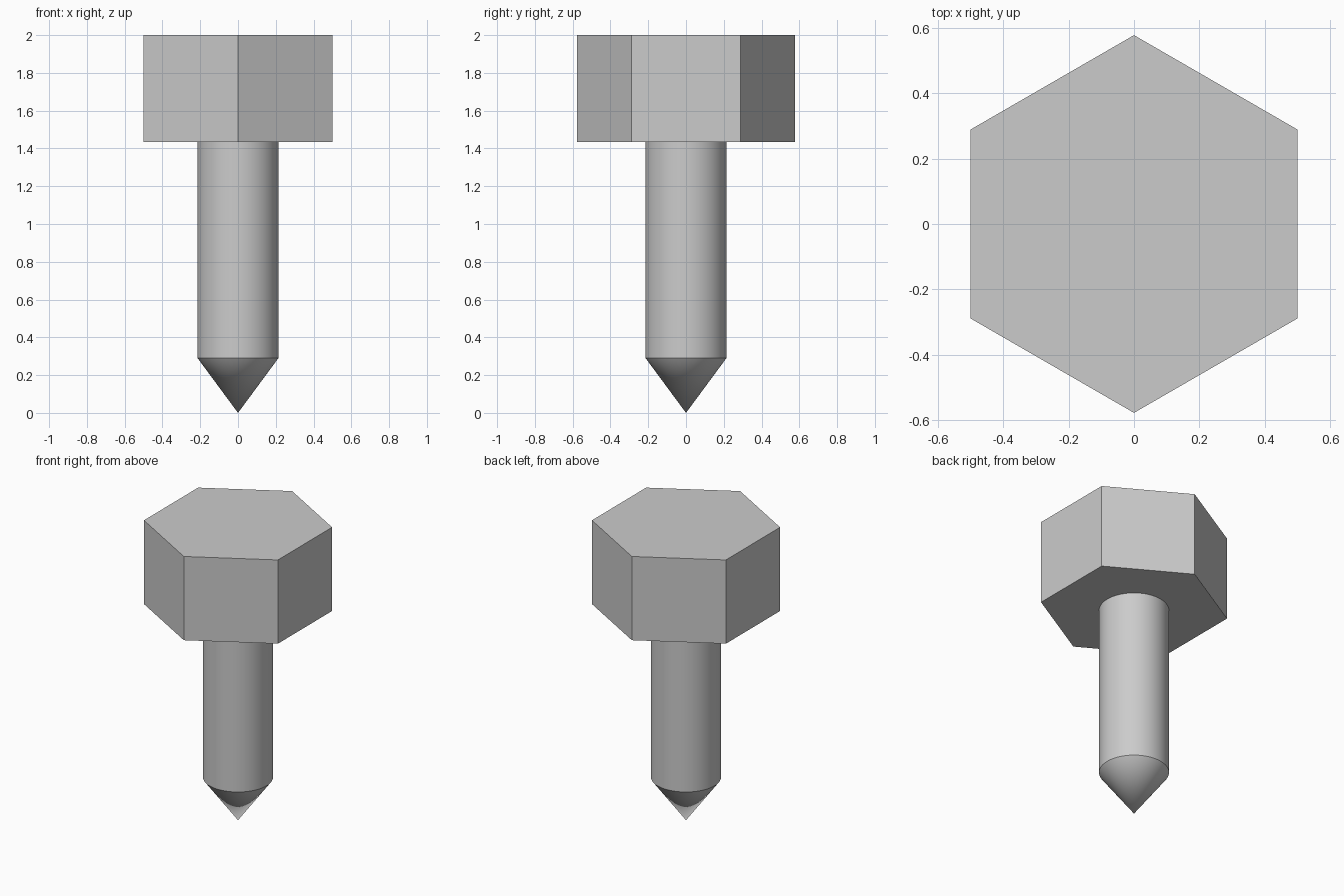
import bpy
import math

cube = bpy.data.objects.get("Cube")
if cube:
    bpy.data.objects.remove(cube, do_unlink=True)

# Single plain grey metal
GREY = (0.6, 0.6, 0.6, 1.0)
metal = bpy.data.materials.new("grey metal")
metal.use_nodes = True
metal.diffuse_color = GREY
metal.node_tree.nodes["Principled BSDF"].inputs["Base Color"].default_value = GREY

# Main dimensions
HEAD_RADIUS = 1 / math.sqrt(3)  # corner radius of a hexagon one unit across flats
SHAFT_RADIUS = 0.214
TIP_TOP, HEAD_BOTTOM, HEAD_TOP = 0.29, 1.435, 2.0


def tapered_part(name, sides, bottom_radius, top_radius, bottom, top, smooth):
    bpy.ops.mesh.primitive_cone_add(
        vertices=sides, radius1=bottom_radius, radius2=top_radius,
        depth=top - bottom, location=(0, 0, (bottom + top) / 2))
    part = bpy.context.object
    part.name = name
    part.data.materials.append(metal)
    if smooth:
        bpy.ops.object.shade_smooth_by_angle(angle=math.radians(30))
    return part


# Hexagonal head with corners at front and back
tapered_part("hex_head", 6, HEAD_RADIUS, HEAD_RADIUS, HEAD_BOTTOM, HEAD_TOP, False)

# Round shaft
tapered_part("shaft", 64, SHAFT_RADIUS, SHAFT_RADIUS, TIP_TOP, HEAD_BOTTOM, True)

# Pointed tip
tapered_part("pointed_tip", 64, 0, SHAFT_RADIUS, 0, TIP_TOP, True)
